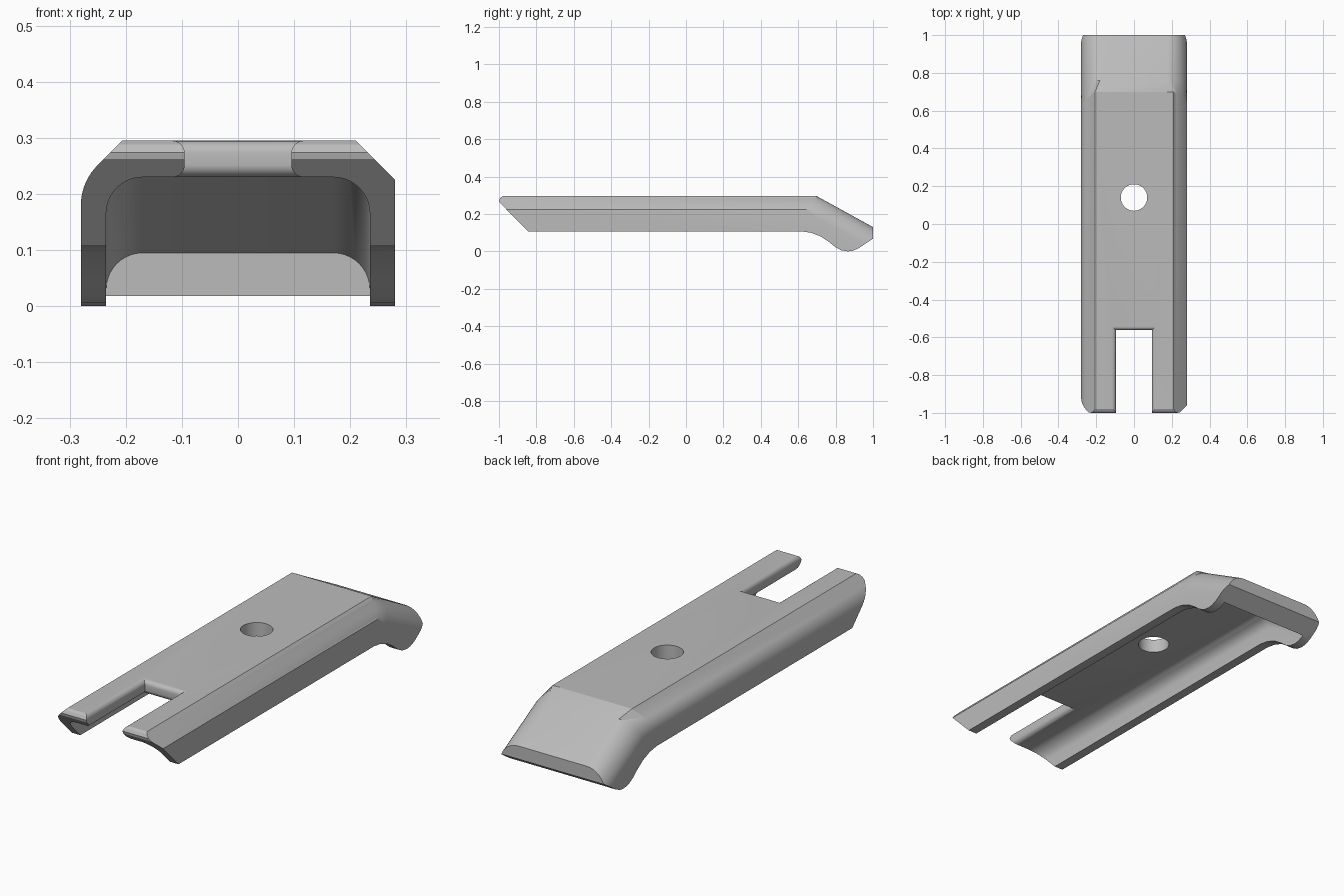
import bpy, bmesh, math

cube = bpy.data.objects.get("Cube")
if cube:
    bpy.data.objects.remove(cube)

grey = bpy.data.materials.new("plain grey")
grey.use_nodes = True
colour = (0.5, 0.5, 0.5, 1)
grey.diffuse_color = colour
grey.node_tree.nodes["Principled BSDF"].inputs["Base Color"].default_value = colour

N = 10                            # steps per rounded corner
W, TOP = 0.28, 0.295              # half width and height of the top
BEND, SLOPE = 0.70, 0.55          # where the tail turns down, and how steeply
SIN, COS = math.sin(math.atan(SLOPE)), math.cos(math.atan(SLOPE))


def loft(name, rings):
    """Closed solid through rings that have equal point counts."""
    bm = bmesh.new()
    vs = [[bm.verts.new(p) for p in r] for r in rings]
    n = len(vs[0])
    for a, b in zip(vs, vs[1:]):
        for i in range(n):
            j = (i + 1) % n
            bm.faces.new((a[i], a[j], b[j], b[i]))
    bm.faces.new(vs[0])
    bm.faces.new(vs[-1])
    bmesh.ops.recalc_face_normals(bm, faces=bm.faces)
    me = bpy.data.meshes.new(name)
    bm.to_mesh(me)
    bm.free()
    me.materials.append(grey)
    ob = bpy.data.objects.new(name, me)
    bpy.context.collection.objects.link(ob)
    return ob


def arc(r, start, end, steps):
    """Corner arc as (distance from the side, drop from the top)."""
    angles = [math.radians(start + (end - start) * i / steps) for i in range(steps + 1)]
    return [(r + r * math.cos(a), r - r * math.sin(a)) for a in angles]


def boolean(ob, cutter, operation):
    mod = ob.modifiers.new(operation, 'BOOLEAN')
    mod.operation, mod.solver, mod.object = operation, 'EXACT', cutter
    bpy.context.view_layer.objects.active = ob
    bpy.ops.object.modifier_apply(modifier=mod.name)
    bpy.data.objects.remove(cutter)


# Cross-sections: one rounded and one chamfered shoulder, turning into two rounded ones
soft = [(a, d + 0.015) for a, d in arc(0.1, 180, 135, N - 1)] + [(0.073, 0)]
cham = [(0.07 * i / N, 0.07 * (1 - i / N)) for i in range(N + 1)]
full = arc(0.1, 180, 90, N)


def section(left, right):
    return [(a - W, d) for a, d in left] + [(W - a, d) for a, d in reversed(right)]


def ring(sec, y, z, lean, fall):
    """Place a section at its top point; drops run along (-lean, -fall)."""
    end = (z + 0.2) / fall
    pts = [(-W, end)] + sec + [(W, end)]
    return [(x, y - lean * d, z - fall * d) for x, d in pts]


straight, rounded = section(soft, cham), section(full, full)
body = loft("clip_body", [
    ring(straight, -1.1, TOP, 0, 1),
    ring(straight, BEND, TOP, 0.8, 1),
    ring(rounded, BEND + 0.06, TOP - 0.06 * SLOPE, SIN, COS),
    ring(rounded, 1.2, TOP - 0.5 * SLOPE, SIN, COS)])

# Side outline: slanted nose, flat underside, dipping tail heel
outline = [(-0.96, 0.4), (-0.978, 0.296), (-0.992, 0.288), (-1, 0.274), (-0.997, 0.262),
           (-0.845, 0.107), (0.62, 0.107), (0.67, 0.099), (0.72, 0.08), (0.765, 0.05),
           (0.80, 0.022), (0.83, 0.006), (0.865, 0), (0.89, 0.003), (0.92, 0.015),
           (1, 0.068), (1, 0.4)]
boolean(body, loft("side_outline", [[(x, y, z) for y, z in outline] for x in (-0.5, 0.5)]),
        'INTERSECT')

# Hollow underside, stopping at the cross lip of the tail
fillet = arc(0.065, 180, 90, N)
hollow = [(a - 0.235, d) for a, d in fillet] + [(0.235 - a, d) for a, d in reversed(fillet)]


def hollow_ring(y, z):
    return [(-0.235, y, -0.3)] + [(x, y, z - d) for x, d in hollow] + [(0.235, y, -0.3)]


boolean(body, loft("hollow", [hollow_ring(-1.2, 0.23), hollow_ring(0.68, 0.23),
                              hollow_ring(0.925, 0.095)]), 'DIFFERENCE')

# Front slot with rounded upper and lower edges
R = 0.022
levels = [(0.15, R), (0.229, R)]
steps = [math.radians(90 * i / 6) for i in range(1, 7)]
levels += [(0.23 + R - R * math.cos(a), R - R * math.sin(a)) for a in steps]
levels += [(TOP - R + R * math.sin(a), R - R * math.cos(a)) for a in [0] + steps]
levels += [(0.4, R)]
slot = [[(s * (0.095 + o), y, z) for s, y in
         ((-1, -1.3), (1, -1.3), (1, o - 0.562), (-1, o - 0.562))] for z, o in levels]
boolean(body, loft("slot", slot), 'DIFFERENCE')

# Round through hole
circle = [(math.cos(math.tau * i / 48), math.sin(math.tau * i / 48)) for i in range(48)]
boolean(body, loft("hole", [[(0.07 * c, 0.14 + 0.07 * s, z) for c, s in circle]
                            for z in (0.1, 0.4)]), 'DIFFERENCE')

# Smooth the curves, keep the creases
bpy.ops.object.select_all(action='DESELECT')
body.select_set(True)
bpy.context.view_layer.objects.active = body
bpy.ops.object.shade_smooth_by_angle(angle=math.radians(25))
